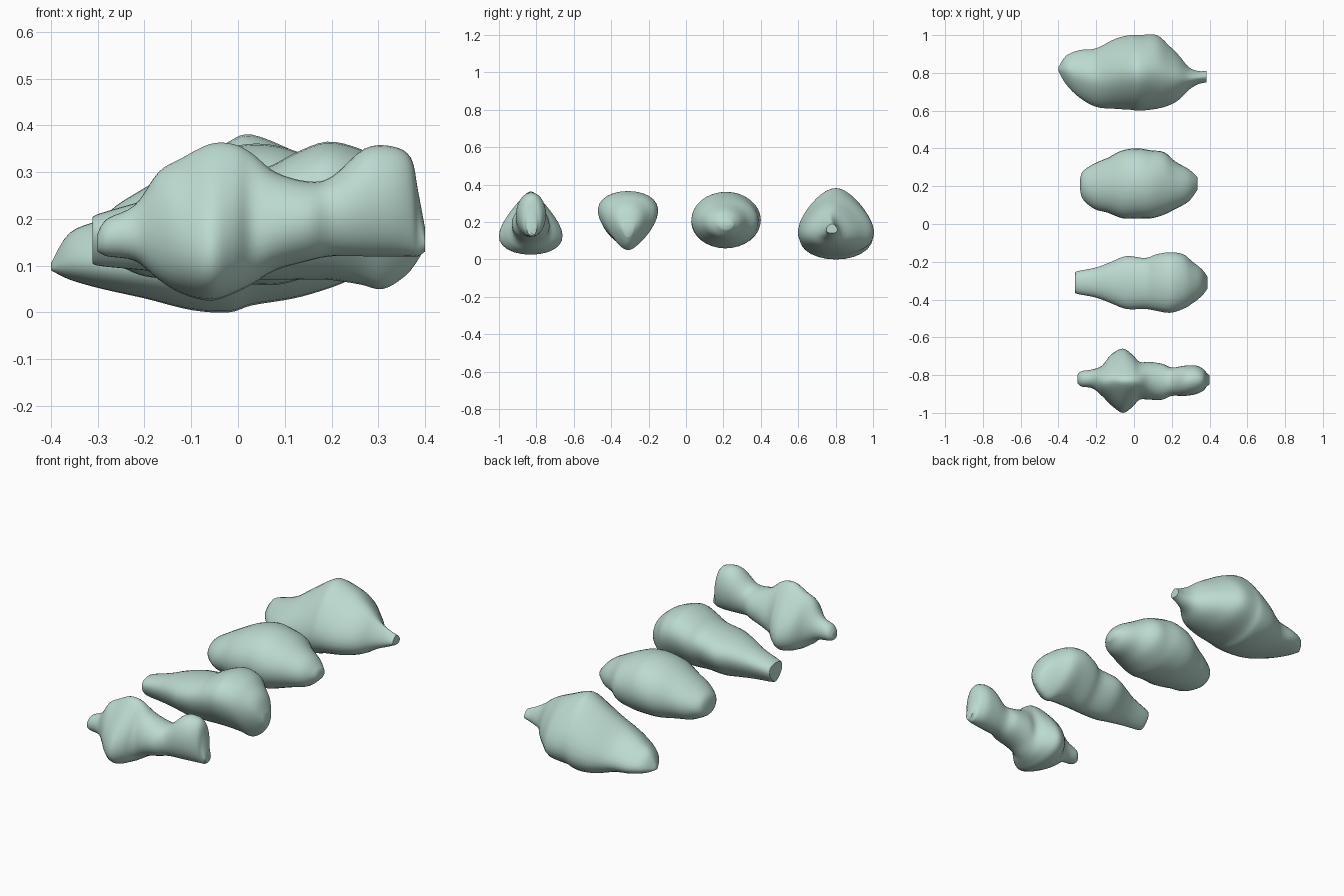
import bpy
import bmesh
import math
from mathutils import Vector

SEGMENTS = 32      # points around each cross-section
STEPS = 4          # rings between neighbouring stations
CENTI = 0.01       # stations are written in hundredths of a unit

default_cube = bpy.data.objects.get("Cube")
if default_cube:
    bpy.data.objects.remove(default_cube, do_unlink=True)

# Single pale green stone colour
stone = bpy.data.materials.new("pale_green_stone")
stone_colour = (0.50, 0.70, 0.63, 1.0)
stone.use_nodes = True
stone.diffuse_color = stone_colour
shader = stone.node_tree.nodes["Principled BSDF"]
shader.inputs["Base Color"].default_value = stone_colour
shader.inputs["Roughness"].default_value = 0.7


def spline(before, start, end, after, t):
    """Smooth curve value between start and end."""
    slope_in = (end - before) / 2
    slope_out = (after - start) / 2
    rise = end - start
    cubic = slope_in + slope_out - 2 * rise
    square = 3 * rise - 2 * slope_in - slope_out
    return start + t * (slope_in + t * (square + t * cubic))


def refine(stations):
    """Insert smooth in-between stations along the length of the stone."""
    last = len(stations) - 1
    result = []
    for i in range(last):
        group = [stations[min(max(i + j, 0), last)] for j in (-1, 0, 1, 2)]
        for step in range(STEPS):
            t = step / STEPS
            result.append([spline(*column, t) for column in zip(*group)])
    result.append(list(stations[last]))
    return result


def cross_section(station, lean):
    """Egg-shaped ring; positive lean is heavy at the base, negative at the top."""
    x, y_low, y_high, z_low, z_high = [value * CENTI for value in station]
    angles = [math.tau * i / SEGMENTS for i in range(SEGMENTS)]
    sides = [math.cos(a) * (1 - lean * math.sin(a)) for a in angles]
    widest = max(sides)
    y_mid, z_mid = (y_low + y_high) / 2, (z_low + z_high) / 2
    y_half, z_half = (y_high - y_low) / 2, (z_high - z_low) / 2
    return [Vector((x, y_mid + y_half * side / widest, z_mid + z_half * math.sin(a)))
            for side, a in zip(sides, angles)]


def build_stone(name, stations, lean):
    """Loft a rounded stone through stations of x, y low, y high, z low, z high."""
    bm = bmesh.new()
    rings = []
    for station in refine(stations):
        points = cross_section(station, lean(station[0] * CENTI))
        rings.append([bm.verts.new(point) for point in points])

    # Skin between rings
    for ring, following in zip(rings, rings[1:]):
        for i in range(SEGMENTS):
            j = (i + 1) % SEGMENTS
            bm.faces.new((ring[i], ring[j], following[j], following[i]))

    # Close both tips with a fan
    for ring in (rings[0], rings[-1]):
        middle = sum((v.co for v in ring), Vector()) / SEGMENTS
        tip = bm.verts.new(middle)
        for i in range(SEGMENTS):
            bm.faces.new((ring[i], ring[(i + 1) % SEGMENTS], tip))

    bmesh.ops.recalc_face_normals(bm, faces=bm.faces[:])
    mesh = bpy.data.meshes.new(name)
    bm.to_mesh(mesh)
    bm.free()
    mesh.materials.append(stone)
    stone_object = bpy.data.objects.new(name, mesh)
    bpy.context.collection.objects.link(stone_object)
    bpy.ops.object.select_all(action="DESELECT")
    stone_object.select_set(True)
    bpy.context.view_layer.objects.active = stone_object
    bpy.ops.object.shade_smooth_by_angle(angle=math.radians(60))
    return stone_object


# Front stone: small knob, wide belly, narrow neck, round head with a beak
build_stone("knobbed_stone", [
    (-30, -84, -80, 13, 17), (-28, -86, -78, 12, 20), (-22, -87, -77, 11, 23),
    (-17, -91, -75, 7, 30), (-12, -96, -69, 4, 33), (-6, -100, -66, 2.5, 36),
    (-1, -97, -69, 4, 36), (3, -93, -73, 6, 34), (8, -93, -73, 9, 30),
    (15, -93, -74, 11, 28), (20, -91, -76, 12, 29), (27, -91, -75, 12, 35),
    (33, -90, -75, 12, 35.5), (37, -88, -77, 12, 33), (38.5, -86, -79, 12, 26),
    (40, -85, -80, 13, 18),
], lambda x: 0.6 * math.exp(-((x + 0.06) / 0.12) ** 2))

# Second stone: blunt tail rising to a top-heavy head
build_stone("tailed_stone", [
    (-31, -36, -26, 11, 20), (-30, -37, -25, 10, 21), (-20, -39, -23, 9, 24),
    (-12, -42, -20, 8, 27), (-4, -45, -17, 7, 29), (6, -45, -18, 7, 31),
    (12, -46, -16, 7, 34), (19, -47, -15, 7, 36.5), (26, -45, -16, 6, 35),
    (31, -42, -20, 5, 32), (36, -38, -24, 8, 27), (39, -34, -28, 12, 19),
], lambda x: -0.35)

# Third stone: plump oval
build_stone("oval_stone", [
    (-28.5, 18, 24, 13, 18), (-27, 13, 28, 11, 22), (-21, 8, 32, 8, 26),
    (-14, 6, 35, 7, 30), (-6, 3, 39, 6, 34), (2, 3, 40, 6, 36),
    (9, 3, 39, 6, 35.5), (16, 5, 38, 8, 33), (22, 8, 33, 10, 30),
    (29, 12, 29, 12, 26), (33.5, 18, 25, 16, 21),
], lambda x: 0)

# Rear stone: peaked ridge with a pointed tip at each end
build_stone("peaked_stone", [
    (-40, 81, 83, 9, 10.5), (-36, 74, 89, 7, 17), (-29, 67, 92, 5, 20),
    (-20, 62, 93, 3, 24), (-10, 61, 98, 0.5, 31), (-2, 60.5, 100, 0, 36.5),
    (3, 60, 100, 1.5, 38), (12, 61, 100, 3, 34.5), (19, 63, 94, 5, 31),
    (24, 66, 89, 7, 28), (29, 71, 83, 10, 24), (34, 74, 81, 12, 21),
    (38.5, 75, 81, 14, 19),
], lambda x: 0.35)
